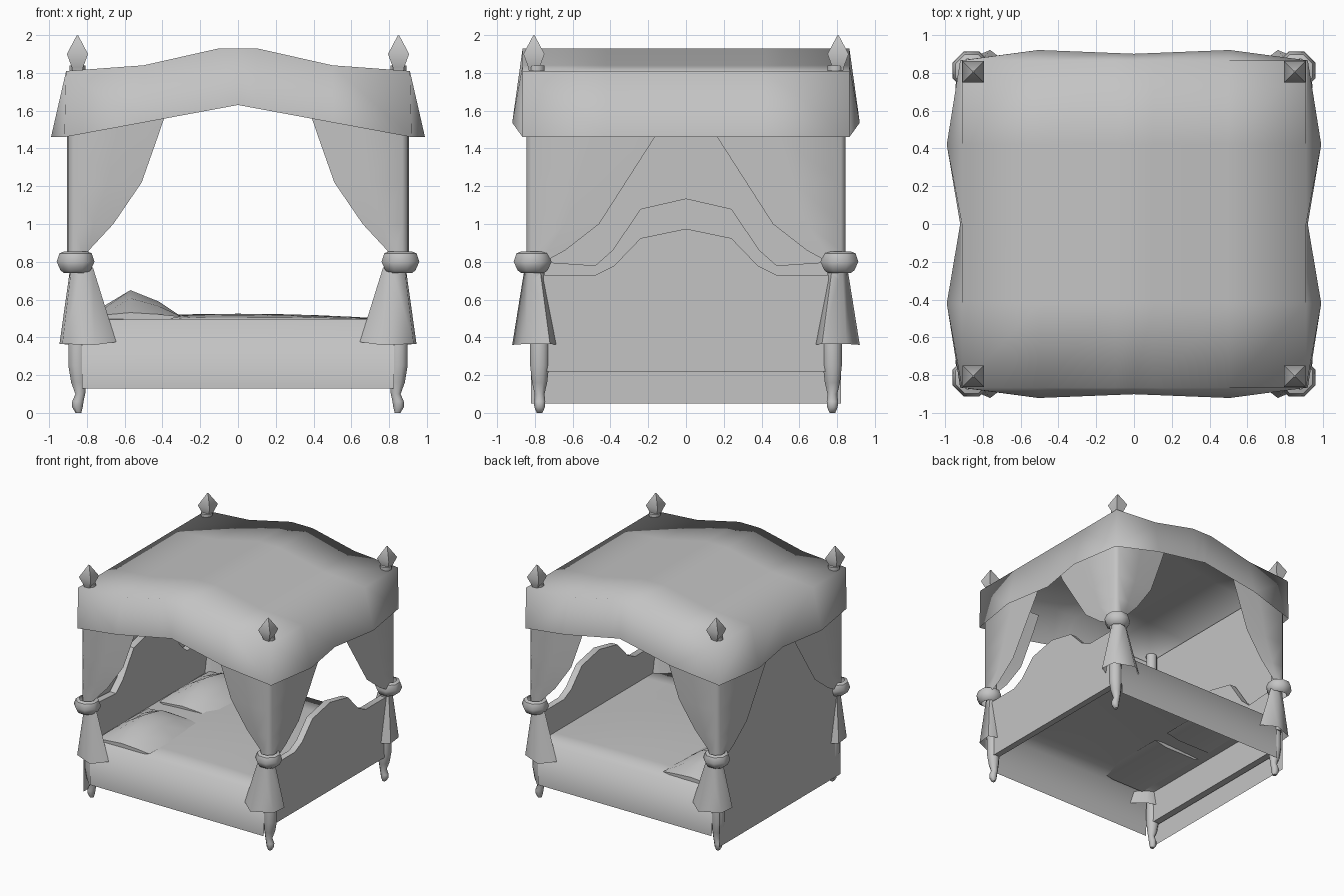
import bpy, bmesh, math
from mathutils import Vector

old = bpy.data.objects.get("Cube")
if old:
    bpy.data.objects.remove(old, do_unlink=True)

grey = bpy.data.materials.new("soft_grey")
GREY = (0.55, 0.55, 0.55, 1)
grey.use_nodes = True
grey.diffuse_color = GREY
grey.node_tree.nodes["Principled BSDF"].inputs["Base Color"].default_value = GREY


def build(name, grids, closed=False, caps=False, angle=60):
    """Skin each grid (rows of points) with quads and weld the seams."""
    bm = bmesh.new()
    for rows in grids:
        vs = [[bm.verts.new(p) for p in row] for row in rows]
        n = len(vs[0])
        for a, b in zip(vs, vs[1:]):
            for i in range(n if closed else n - 1):
                j = (i + 1) % n
                bm.faces.new((a[i], a[j], b[j], b[i]))
        if caps:
            bm.faces.new(vs[0])
            bm.faces.new(vs[-1])
    return finish(name, bm, angle)


def finish(name, bm, angle):
    bmesh.ops.remove_doubles(bm, verts=bm.verts, dist=0.0005)
    bmesh.ops.recalc_face_normals(bm, faces=bm.faces)
    me = bpy.data.meshes.new(name)
    bm.to_mesh(me)
    bm.free()
    me.materials.append(grey)
    ob = bpy.data.objects.new(name, me)
    bpy.context.collection.objects.link(ob)
    bpy.ops.object.select_all(action='DESELECT')
    ob.select_set(True)
    bpy.context.view_layer.objects.active = ob
    bpy.ops.object.shade_smooth_by_angle(angle=math.radians(angle))
    return ob


def ring(x, y, z, r, n=8):
    """Regular polygon whose flat sides face the axes."""
    k = r / math.cos(math.pi / n)
    return [(x + k * math.cos((i + .5) * math.tau / n),
             y + k * math.sin((i + .5) * math.tau / n), z) for i in range(n)]


def lerp(table, z):
    """Piecewise-linear lookup in (z, value) pairs."""
    for (z0, v0), (z1, v1) in zip(table, table[1:]):
        if z <= z1:
            return v0 + (v1 - v0) * (z - z0) / (z1 - z0)
    return table[-1][1]


# Canopy: arched roof with a flared valance all round
ROOF = [(0, 1.93), (.1, 1.93), (.5, 1.84), (.91, 1.81)]
xs = [-.91, -.5, -.1, 0, .1, .5, .91]
ys = [-.865, -.42, 0, .42, .865]
roof = [[(x, y, lerp(ROOF, abs(x))) for y in ys] for x in xs]
FLARE = [(0, .9), (.5, .92), (.91, .865)]


def end_hem(x, s):
    return (x * 1.01, s * lerp(FLARE, abs(x)), 1.63 - .187 * abs(x))


def end_top(x, s):
    return (x, s * .865, lerp(ROOF, abs(x)))


skirts = []
for s in (-1, 1):
    skirts.append([[end_top(x, s) for x in xs], [end_hem(x, s) for x in xs]])
    side_hem = [(s * (.99 if abs(y) == .42 else .919), y, 1.46) for y in ys]
    skirts.append([[(s * .91, y, 1.81) for y in ys], side_hem])
build("canopy", [roof] + skirts, angle=89)

# Hanging cloth behind the headboard
build("back_cloth", [[[(-.89, y, z) for y in (-.82, .82)] for z in (.05, 1.8)]])


# Headboard and footboard: extruded scalloped outlines
def board(name, x0, x1, half, bottom):
    outline = [(-half[0][0], bottom)] + [(-y, z) for y, z in half]
    outline += [(y, z) for y, z in reversed(half[:-1])] + [(half[0][0], bottom)]
    build(name, [[[(x, y, z) for y, z in outline] for x in (x0, x1)]],
          closed=True, caps=True, angle=30)


board("headboard", -.88, -.82,
      [(.78, .8), (.48, .78), (.39, .86), (.24, 1.08), (0, 1.135)], .22)
board("footboard", .82, .875,
      [(.78, .73), (.48, .73), (.38, .78), (.24, .925), (0, .975)], .22)

# Bed cover: gently domed sheet with drops along the long sides
us = [i / 4 - 1 for i in range(9)]
cover = []
for u in us:
    dome = [(u * .825, v * .82, .495 + .03 * (1 - u * u) * (1 - v * v)) for v in us]
    cover.append([(u * .825, -.83, .13)] + dome + [(u * .825, .83, .13)])
build("bed_cover", [cover], angle=89)

# Pillows: puffed cushions leaning on the headboard
CUSHION = [(-.79, .52), (-.72, .56), (-.57, .65), (-.42, .59), (-.3, .51)]
for label, yc in (("right", -.43), ("left", .4)):
    rows = []
    for t in (-1, -.6, 0, .6, 1):
        puff = 1 - .85 * t * t
        y = yc + t * .34
        top = [(x, y, .51 + (z - .51) * puff) for x, z in CUSHION]
        under = [(x, y, .485) for x, _ in reversed(CUSHION[1:-1])]
        rows.append(top + under)
    build("pillow_" + label, [rows], closed=True, caps=True, angle=50)

# Corner parts, repeated at the four posts
FRONT_EDGE = [(.8, .80), (.86, .79), (1, .66), (1.22, .51), (1.56, .39), (1.78, .32)]
SIDE_EDGE = [(.8, .75), (.83, .7), (.88, .6), (1, .46), (1.46, .165), (1.78, .02)]
LEVELS = (.8, .86, 1, 1.22, 1.46, 1.6, 1.78)
HEM = [(.645, .83, .375), (.76, .92, .36), (.93, .85, .365),
       (.945, .72, .365), (.86, .68, .36), (.75, .73, .37)]
LEG = [(0, .845, .015), (.03, .85, .028), (.06, .848, .03), (.1, .835, .026),
       (.16, .843, .04), (.25, .848, .05), (.36, .848, .05), (.45, .848, .045)]

for sx, side in ((-1, "right"), (1, "left")):
    for sy, end in ((-1, "front"), (1, "back")):
        tag = end + "_" + side

        def place(points):
            return [(sx * x, sy * y, z) for x, y, z in points]

        # Turned leg with a small ball foot, then a slim post
        build("leg_" + tag, [[place(ring(x, .775, z, r)) for z, x, r in LEG]],
              closed=True, caps=True)
        build("post_" + tag, [[place(ring(.85, .79, z, .042)) for z in (.4, 1.84)]],
              closed=True, caps=True)
        # Pointed square finial
        build("finial_" + tag,
              [[place(ring(.85, .805, z, r, 4)) for z, r in
                ((1.8, .025), (1.83, .03), (1.9, .056), (1.998, .004))]],
              closed=True, caps=True, angle=50)
        # Draped curtain wrapped around the corner
        drape = []
        for z in LEVELS:
            a, b = lerp(FRONT_EDGE, z), lerp(SIDE_EDGE, z)
            drape.append(place([(a, .825, z), ((a + .87) / 2, .84, z), (.87, .845, z),
                                (.9, .82, z), (.905, (b + .82) / 2, z), (.9, b, z)]))
        build("curtain_" + tag, [drape], angle=80)
        # Tie band
        build("curtain_tie_" + tag,
              [[place(ring(.86, .812, z, r)) for z, r in
                ((.74, .06), (.755, .08), (.8, .1), (.845, .085), (.855, .06))]],
              closed=True, angle=45)
        # Flared tail below the tie
        mid = Vector((.85, .81, .77))
        neck = [(mid.x + (x - mid.x) * .4, mid.y + (y - mid.y) * .4, mid.z)
                for x, y, z in HEM]
        build("curtain_tail_" + tag, [[place(neck), place(HEM)]], closed=True, angle=65)
